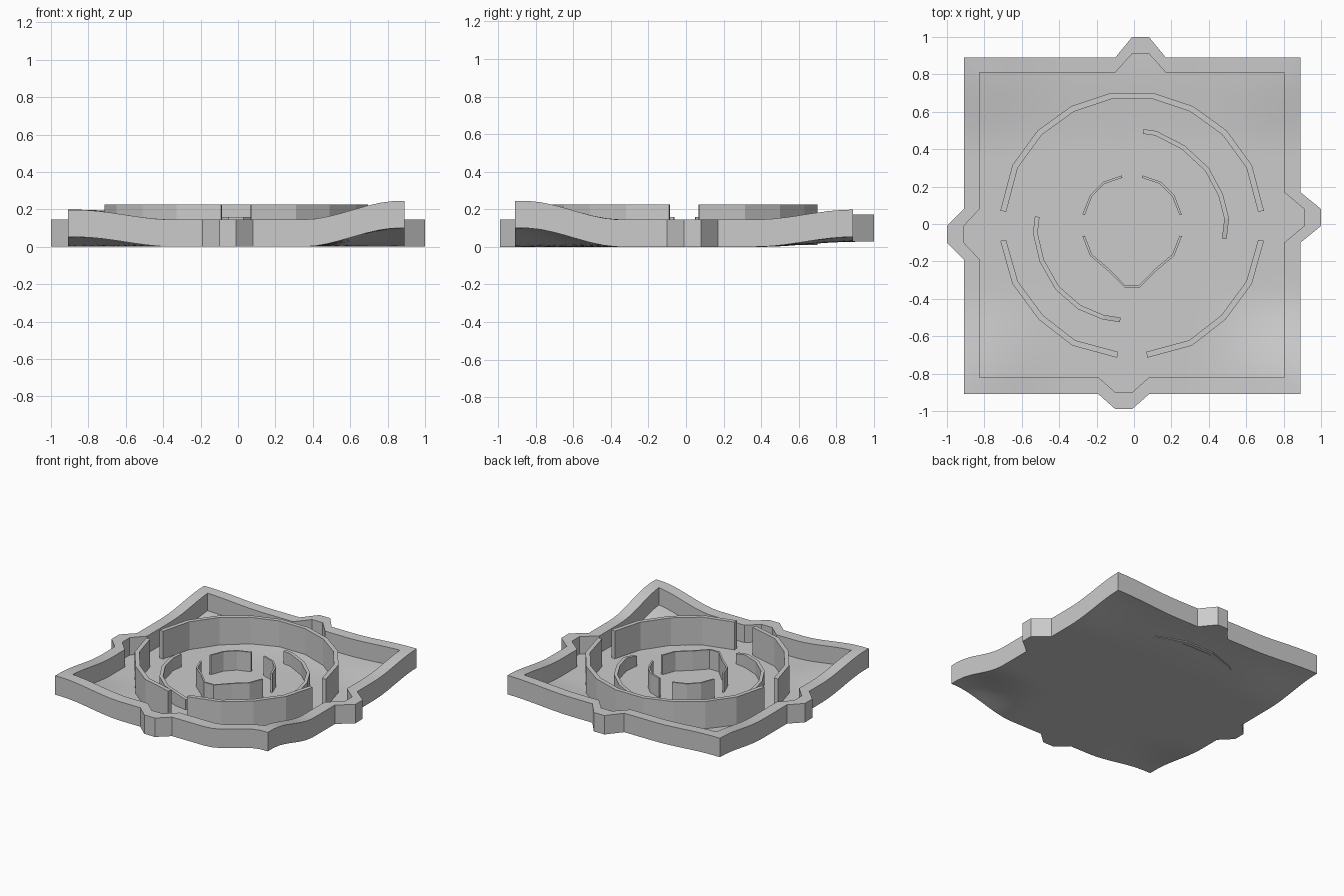
import bpy
from mathutils import Vector

if "Cube" in bpy.data.objects:
    bpy.data.objects.remove(bpy.data.objects["Cube"])


def smooth(a, b, t):
    t = max(0.0, min(1.0, (t - a) / (b - a)))
    return t * t * (3 - 2 * t)


def lift(x, y):
    # corners curl upwards, back edge is slightly raised
    h = (0.10 if x > 0 else 0.052) if y < 0 else 0.025
    z = h * smooth(0.35, 0.86, abs(x)) * smooth(0.35, 0.86, abs(y))
    return z + 0.028 * smooth(0.4, 0.9, y)


def make(name, verts, faces):
    me = bpy.data.meshes.new(name)
    me.from_pydata(verts, [], faces)
    me.update()
    ob = bpy.data.objects.new(name, me)
    bpy.context.collection.objects.link(ob)
    return ob


def resample(corners, counts):
    out = []
    for i, c in enumerate(corners):
        a, b = Vector(c), Vector(corners[(i + 1) % len(corners)])
        out += [a.lerp(b, k / counts[i]) for k in range(counts[i])]
    return out


def outline(l, r, f, b, tips):
    tl, tr, tf, tb = tips
    return [(l, f), (-0.19, f), (-0.10, tf), (-0.01, tf), (0.08, f),
            (r, f), (r, -0.10), (tr, -0.01), (tr, 0.08), (r, 0.17),
            (r, b), (0.17, b), (0.08, tb), (-0.01, tb), (-0.10, b),
            (l, b), (l, 0.08), (tl, -0.01), (tl, -0.10), (l, -0.19)]


# Tray: wavy floor and rim lofted through matching loops
counts = [12, 1, 1, 1, 12] * 4
outer = resample(outline(-0.91, 0.89, -0.91, 0.89, (-1, 1, -0.99, 1)), counts)
inner = resample(outline(-0.825, 0.803, -0.82, 0.81, (-0.91, 0.91, -0.90, 0.91)), counts)
STEPS = 16
loops = [(outer, k / STEPS, 0.0) for k in range(1, STEPS + 1)]
loops += [(outer, 1, 0.145), (inner, 1, 0.145)]
loops += [(inner, k / STEPS, 0.012) for k in range(STEPS, 0, -1)]
n = len(outer)
verts, faces = [], []
for loop, s, z in loops:
    verts += [(p.x * s, p.y * s, z + lift(p.x * s, p.y * s)) for p in loop]
for j in range(len(loops) - 1):
    for i in range(n):
        k = (i + 1) % n
        faces.append((j * n + i, j * n + k, (j + 1) * n + k, (j + 1) * n + i))
verts += [(0, 0, 0), (0, 0, 0.012)]
last = (len(loops) - 1) * n
for i in range(n):
    k = (i + 1) % n
    faces += [(len(verts) - 2, k, i), (len(verts) - 1, last + i, last + k)]
tray = make("tray", verts, faces)
bpy.context.view_layer.objects.active = tray
tray.select_set(True)
bpy.ops.object.shade_smooth_by_angle(angle=0.4)


def wall(name, pts, thick, tops, z0=0.009):
    # upright strip following a path, thickened toward the tray centre
    verts, faces = [], []
    if not isinstance(tops, list):
        tops = [tops] * len(pts)
    c = Vector((-0.01, -0.01))
    for p, top in zip(pts, tops):
        o = Vector(p)
        q = o - (o - c).normalized() * thick
        verts += [(o.x, o.y, z0), (o.x, o.y, top), (q.x, q.y, top), (q.x, q.y, z0)]
    m = len(pts)
    for i in range(m - 1):
        for k in range(4):
            l = (k + 1) % 4
            faces.append((4 * i + k, 4 * i + l, 4 * i + 4 + l, 4 * i + 4 + k))
    faces += [(3, 2, 1, 0), tuple(range(4 * m - 4, 4 * m))]
    ob = make(name, verts, faces)
    # consistent outward facing
    import bmesh
    bm = bmesh.new()
    bm.from_mesh(ob.data)
    bmesh.ops.recalc_face_normals(bm, faces=bm.faces)
    bm.to_mesh(ob.data)
    bm.free()


def mirrored(pts):
    return [(-0.02 - x, y) for x, y in reversed(pts)]


# Outer ring: one back half and two front quarters
back = [(0.695, 0.07), (0.63, 0.315), (0.495, 0.50), (0.315, 0.63), (0.105, 0.70)]
wall("outer_ring_back", back + mirrored(back), 0.032, 0.225)
front = [(0.695, -0.09), (0.63, -0.32), (0.49, -0.51), (0.31, -0.65), (0.07, -0.715)]
wall("outer_ring_front_right", front, 0.032, 0.225)
wall("outer_ring_front_left", mirrored(front), 0.032, 0.225)

# Middle arcs with low ends
wall("middle_arc_right",
     [(0.05, 0.507), (0.12, 0.497), (0.27, 0.42), (0.40, 0.30), (0.475, 0.16),
      (0.508, 0.03), (0.495, -0.08)], 0.025, [0.11] * 6 + [0.09])
wall("middle_arc_left",
     [(-0.53, 0.04), (-0.54, -0.05), (-0.505, -0.20), (-0.42, -0.35),
      (-0.30, -0.455), (-0.17, -0.51), (-0.075, -0.525)], 0.025, [0.11] * 6 + [0.09])

# Inner ring: two back quarters and a front half with a pointed bay
quarter = [(0.256, 0.05), (0.215, 0.155), (0.145, 0.225), (0.045, 0.26)]
wall("inner_ring_back_right", quarter, 0.013, 0.16)
wall("inner_ring_back_left", mirrored(quarter), 0.013, 0.16)
bay = [(0.256, -0.065), (0.215, -0.17), (0.12, -0.25), (0.03, -0.34)]
wall("inner_ring_front", bay + mirrored(bay), 0.013, 0.16)
